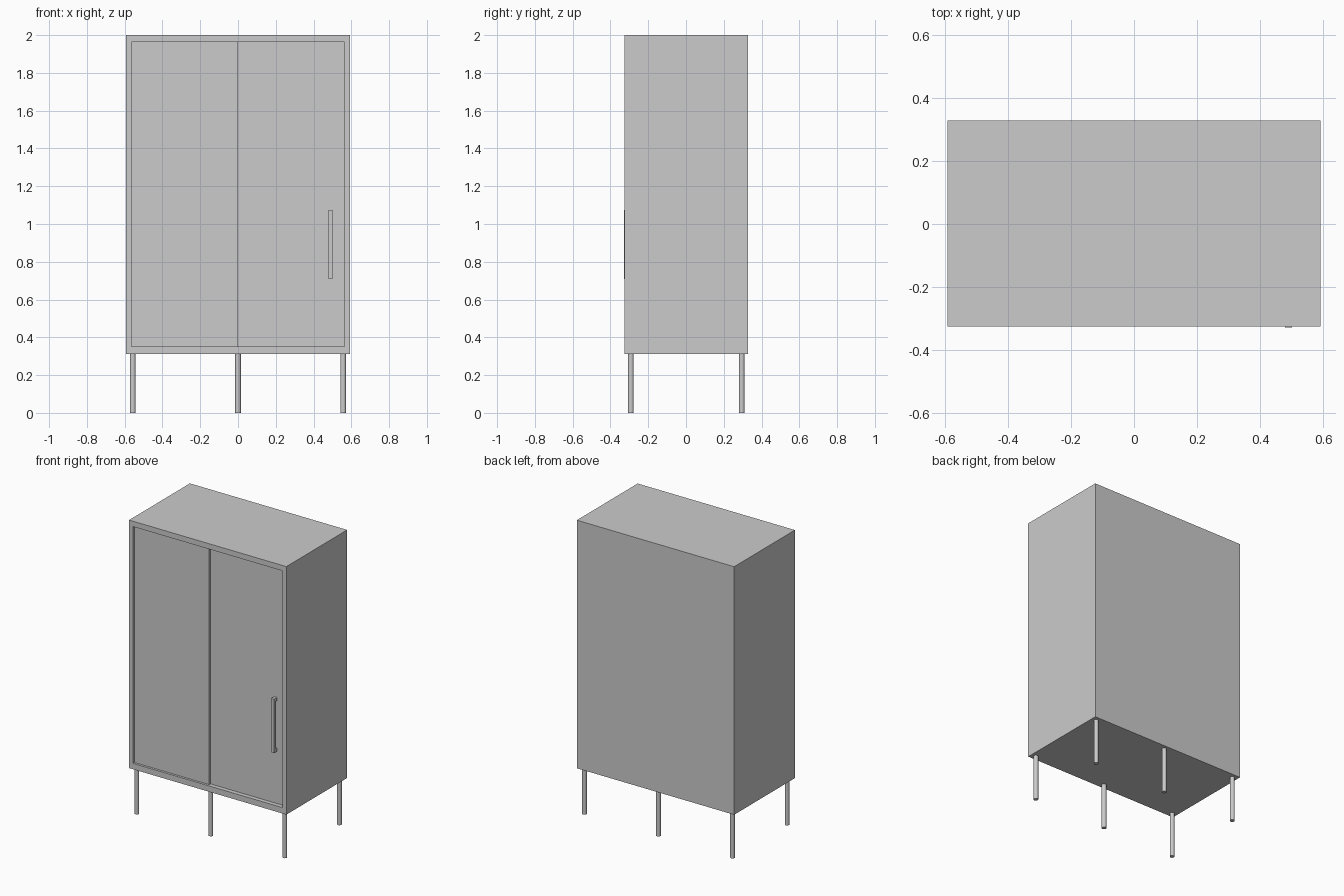
import bpy, bmesh

if "Cube" in bpy.data.objects:
    bpy.data.objects.remove(bpy.data.objects["Cube"])

HALF_W, FRONT, BACK = 0.592, -0.3255, 0.328
BOTTOM, TOP = 0.312, 2.0
IN_X, IN_LOW, IN_HIGH = 0.563, 0.352, 1.963


def finish(name, bm):
    bmesh.ops.recalc_face_normals(bm, faces=bm.faces)
    mesh = bpy.data.meshes.new(name)
    bm.to_mesh(mesh)
    bm.free()
    obj = bpy.data.objects.new(name, mesh)
    bpy.context.collection.objects.link(obj)
    return obj


def box_bm(lo, hi):
    bm = bmesh.new()
    bmesh.ops.create_cube(bm, size=1)
    for v in bm.verts:
        v.co = [lo[i] if v.co[i] < 0 else hi[i] for i in range(3)]
    return bm


# Cabinet shell: box with the front inset and pushed in to form the cavity
bm = box_bm((-HALF_W, FRONT, BOTTOM), (HALF_W, BACK, TOP))
front = min(bm.faces, key=lambda f: f.calc_center_median().y)
bmesh.ops.inset_region(bm, faces=[front], thickness=0.02)
for v in front.verts:
    v.co.x = IN_X if v.co.x > 0 else -IN_X
    v.co.z = IN_HIGH if v.co.z > 1 else IN_LOW
cavity = bmesh.ops.extrude_discrete_faces(bm, faces=[front])["faces"][0]
for v in cavity.verts:
    v.co.y = BACK - 0.025
finish("cabinet_shell", bm)

# Sliding doors: the right one runs behind the left one
finish("left_door", box_bm((-IN_X, -0.31, IN_LOW), (0, -0.298, IN_HIGH)))
finish("right_door", box_bm((-0.03, -0.296, IN_LOW), (IN_X, -0.282, IN_HIGH)))

# Handle: a bracket-shaped profile extruded sideways
z0, z1, post = 0.708, 1.074, 0.022
out, mid, door = -0.328, -0.314, -0.295
profile = [(door, z0), (out, z0), (out, z1), (door, z1),
           (door, z1 - post), (mid, z1 - post), (mid, z0 + post), (door, z0 + post)]
bm = bmesh.new()
face = bm.faces.new([bm.verts.new((0.479, y, z)) for y, z in profile])
side = bmesh.ops.extrude_face_region(bm, geom=[face])["geom"]
bmesh.ops.translate(bm, vec=(0.022, 0, 0),
                    verts=[g for g in side if isinstance(g, bmesh.types.BMVert)])
finish("door_handle", bm)

# Six round legs
for row, y in (("front", -0.292), ("back", 0.295)):
    for place, x in (("left", -0.557), ("middle", 0), ("right", 0.557)):
        bpy.ops.mesh.primitive_cylinder_add(vertices=24, radius=0.0148, depth=BOTTOM,
                                            location=(x, y, BOTTOM / 2))
        bpy.context.object.name = f"{row}_{place}_leg"
        bpy.ops.object.shade_smooth_by_angle()
